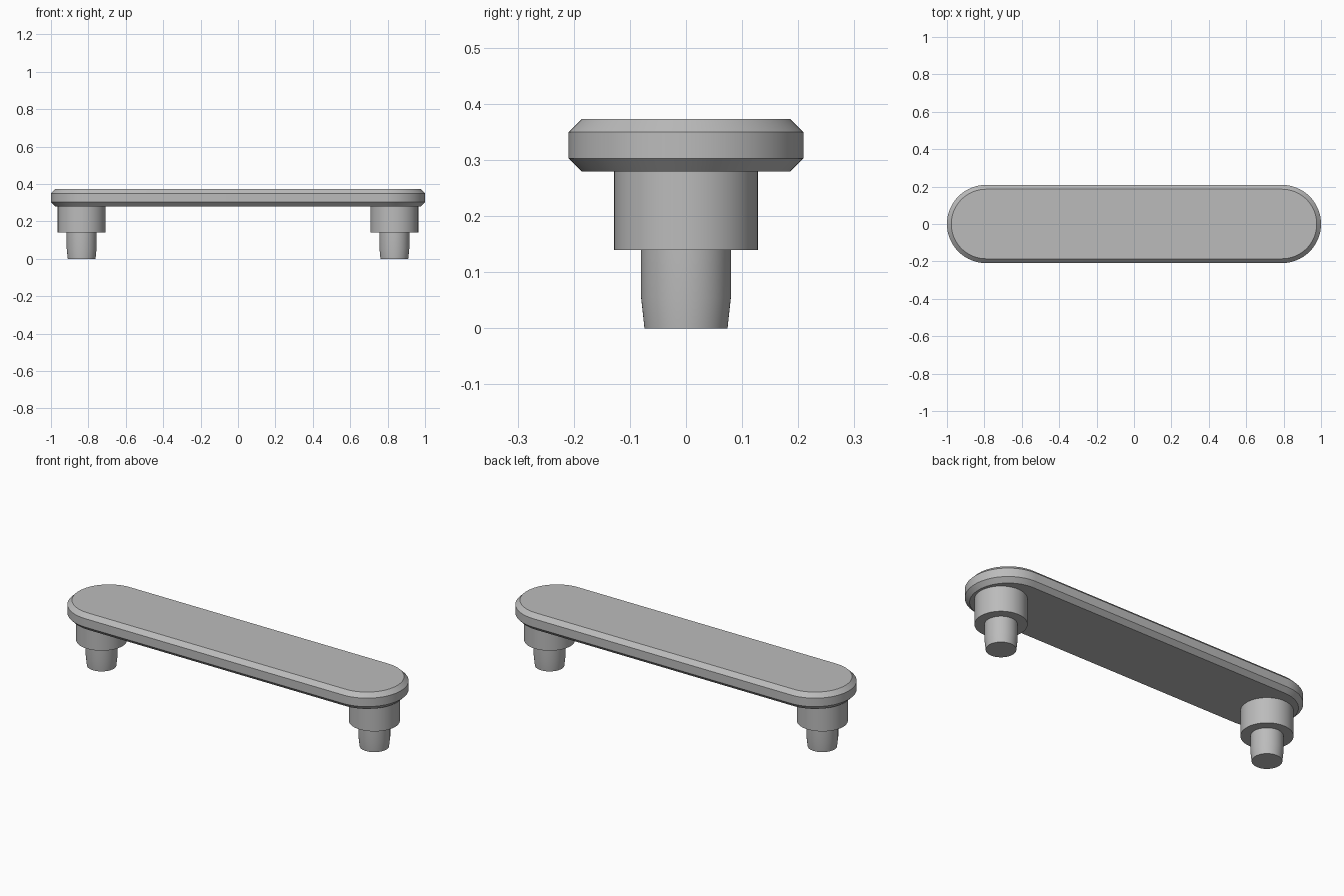
import bpy, bmesh
from math import pi, sin, cos, radians

cube = bpy.data.objects.get("Cube")
if cube:
    bpy.data.objects.remove(cube, do_unlink=True)

# Single plain grey finish
grey = bpy.data.materials.new("satin grey")
grey.use_nodes = True
colour = (0.5, 0.5, 0.5, 1)
grey.diffuse_color = colour
grey.node_tree.nodes["Principled BSDF"].inputs["Base Color"].default_value = colour


def stack(name, profile, x=0.0, half_span=0.0, arc=32):
    """Loft (radius, z) rings; half_span stretches the circle into a stadium."""
    bm = bmesh.new()
    rings = []
    for r, z in profile:
        ring = []
        for side in (1, -1):
            for i in range(arc + (1 if half_span else 0)):
                a = -side * pi / 2 + pi * i / arc
                ring.append(bm.verts.new((x + side * half_span + r * cos(a), r * sin(a), z)))
        rings.append(ring)
    n = len(rings[0])
    for low, high in zip(rings, rings[1:]):
        for i in range(n):
            j = (i + 1) % n
            bm.faces.new((low[i], low[j], high[j], high[i]))
    bm.faces.new(rings[0][::-1])
    bm.faces.new(rings[-1])
    bmesh.ops.recalc_face_normals(bm, faces=bm.faces)
    mesh = bpy.data.meshes.new(name)
    bm.to_mesh(mesh)
    bm.free()
    mesh.materials.append(grey)
    obj = bpy.data.objects.new(name, mesh)
    bpy.context.collection.objects.link(obj)
    bpy.ops.object.select_all(action="DESELECT")
    obj.select_set(True)
    bpy.context.view_layer.objects.active = obj
    bpy.ops.object.shade_smooth_by_angle(angle=radians(30))
    return obj


# Rounded bar with chamfered top and bottom rims
R, CHAMFER, BASE, TOP = 0.209, 0.023, 0.28, 0.373
stack("handle_bar", [(R - CHAMFER, BASE), (R, BASE + CHAMFER),
                     (R, TOP - CHAMFER), (R - CHAMFER, TOP)], half_span=1 - R)

# Collar and tapered peg under each end
for side, label in ((1, "left"), (-1, "right")):
    x = side * 0.836
    stack(label + "_collar", [(0.128, 0.14), (0.128, BASE)], x)
    stack(label + "_peg", [(0.074, 0), (0.08, 0.055), (0.08, 0.14)], x)
